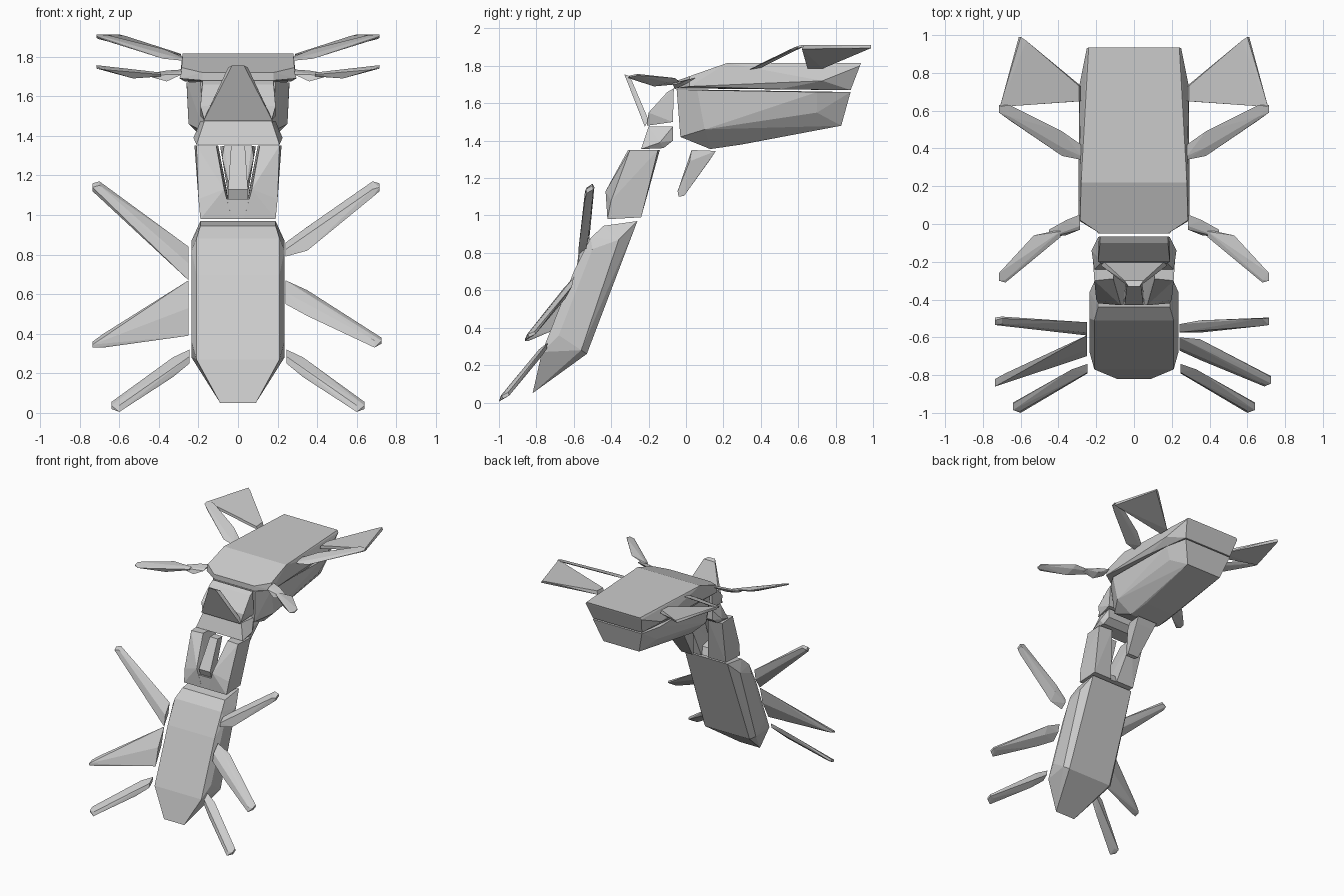
import bpy, bmesh


def hull(name, pts, mirror=False):
    """Faceted convex solid from a few points, optionally symmetric in x."""
    if mirror:
        pts = pts + [(-x, y, z) for x, y, z in pts if x]
    bm = bmesh.new()
    for p in pts:
        bm.verts.new(p)
    bmesh.ops.convex_hull(bm, input=bm.verts[:])
    loose = [v for v in bm.verts if not v.link_faces]
    bmesh.ops.delete(bm, geom=loose, context='VERTS')
    bmesh.ops.dissolve_limit(bm, angle_limit=0.03, verts=bm.verts[:], edges=bm.edges[:])
    bmesh.ops.recalc_face_normals(bm, faces=bm.faces[:])
    me = bpy.data.meshes.new(name)
    bm.to_mesh(me)
    bm.free()
    ob = bpy.data.objects.new(name, me)
    bpy.context.collection.objects.link(ob)
    return ob


def limb(name, *stations, side=1, t=0.02):
    """Tapered limb; station = x, low (y, z), high (y, z), with y thickness t."""
    pts = []
    for x, lo, hi in stations:
        mid = ((lo[0] + hi[0]) / 2, (lo[1] + hi[1]) / 2)
        pts += [(side * x, *lo), (side * x, *hi),
                (side * x, mid[0] - t, mid[1]), (side * x, mid[0] + t, mid[1])]
    return hull(name, pts)


# Upper shell of the raised body
hull("upper_shell", [
    (.18, -.05, 1.68), (.18, -.05, 1.72), (.295, .02, 1.69), (.285, .02, 1.745),
    (.28, .22, 1.815), (.24, .935, 1.815), (.29, .73, 1.72), (.25, .93, 1.80),
    (.27, .5, 1.675), (.22, .88, 1.67)], True)

# Lower shell
hull("lower_shell", [
    (.19, -.05, 1.675), (.26, .06, 1.67), (.26, .7, 1.66), (.22, .88, 1.66),
    (.17, -.03, 1.42), (.25, .1, 1.46), (.14, .13, 1.355), (.13, .3, 1.38),
    (.16, .83, 1.48), (.23, .7, 1.55)], True)

# Neck pieces and the pointed front plate
hull("upper_neck", [
    (.18, -.065, 1.68), (.18, -.10, 1.66), (.19, -.20, 1.55),
    (.17, -.21, 1.48), (.19, -.07, 1.50)], True)
hull("lower_neck", [
    (.17, -.20, 1.475), (.19, -.07, 1.475), (.19, -.07, 1.40),
    (.225, -.14, 1.39), (.21, -.24, 1.355), (.2, -.12, 1.36)], True)
hull("front_plate", [
    (.03, -.33, 1.755), (.05, -.30, 1.745), (.175, -.22, 1.475), (.16, -.20, 1.51)], True)

# Split chest: two columns joined by a low sill
for side, label in ((1, "right"), (-1, "left")):
    hull("chest_column_" + label, [(side * x, y, z) for x, y, z in [
        (.21, -.30, 1.35), (.11, -.29, 1.35), (.22, -.15, 1.35), (.10, -.14, 1.35),
        (.07, -.43, 1.13), (.20, -.40, 1.08), (.06, -.26, 1.08),
        (.19, -.42, .98), (.03, -.42, .98), (.19, -.24, .99), (.03, -.24, .99)]])
hull("chest_sill", [
    (.08, -.425, 1.08), (.08, -.42, .98), (.08, -.25, .99), (.08, -.27, 1.05)], True)
hull("chest_peg", [
    (.035, -.31, 1.35), (.035, -.25, 1.35), (.05, -.43, 1.13), (.05, -.41, 1.08),
    (.05, -.36, 1.10)], True)

# Small central foot under the body
hull("under_foot", [
    (.07, .03, 1.35), (.09, .16, 1.345), (.08, .02, 1.29), (.08, .13, 1.30),
    (.04, -.045, 1.13), (.04, -.04, 1.10), (.05, -.01, 1.105)], True)

# Abdomen
hull("abdomen", [
    (.19, -.26, .97), (.19, -.44, .945), (.21, -.51, .88), (.235, -.36, .87),
    (.235, -.50, .82), (.21, -.60, .70), (.235, -.68, .36), (.21, -.77, .27),
    (.235, -.56, .28), (.20, -.53, .26), (.09, -.82, .05)], True)

# Walking legs on the abdomen, slightly different left and right
limb("upper_leg_left", (.25, (-.59, .67), (-.52, .84)), (.70, (-.52, 1.13), (-.50, 1.17)),
     (.735, (-.52, 1.12), (-.51, 1.16)), side=-1)
limb("middle_leg_left", (.25, (-.70, .39), (-.59, .67)), (.68, (-.84, .33), (-.79, .40)),
     (.735, (-.86, .33), (-.82, .36)), side=-1)
limb("upper_leg_right", (.24, (-.575, .79), (-.53, .86)), (.35, (-.575, .82), (-.51, .94)),
     (.68, (-.54, 1.09), (-.50, 1.17)), (.715, (-.53, 1.12), (-.50, 1.16)))
limb("middle_leg_right", (.24, (-.67, .55), (-.60, .67)), (.35, (-.72, .49), (-.61, .62)),
     (.69, (-.86, .33), (-.80, .40)), (.725, (-.84, .35), (-.81, .38)))
for side, label in ((1, "right"), (-1, "left")):
    limb("lower_leg_" + label, (.245, (-.79, .25), (-.74, .32)),
         (.33, (-.84, .18), (-.77, .28)), (.60, (-1.0, .005), (-.94, .07)),
         (.64, (-.98, .02), (-.95, .055)), side=side)

# Front arms, struts and fan plates on the raised body
for side, label in ((1, "right"), (-1, "left")):
    limb("front_arm_base_" + label, (.285, (-.03, 1.71), (.05, 1.735)),
         (.36, (-.06, 1.675), (.02, 1.73)), (.45, (-.07, 1.70), (-.03, 1.715)), side=side)
    limb("front_arm_tip_" + label, (.39, (-.06, 1.70), (-.04, 1.72)),
         (.53, (-.17, 1.69), (-.06, 1.735)), (.68, (-.31, 1.735), (-.24, 1.75)),
         (.715, (-.30, 1.74), (-.26, 1.757)), side=side)
    limb("rear_strut_" + label, (.28, (.34, 1.78), (.42, 1.80)),
         (.38, (.36, 1.79), (.49, 1.84)), (.66, (.55, 1.88), (.63, 1.91)),
         (.715, (.60, 1.895), (.62, 1.912)), side=side)
    hull("fan_plate_" + label, [(side * x, y, z) for x, y, z in [
        (.28, .65, 1.785), (.28, .73, 1.785), (.29, .65, 1.81), (.29, .73, 1.815),
        (.71, .62, 1.89), (.71, .62, 1.912), (.61, .99, 1.895), (.60, .99, 1.912),
        (.57, .97, 1.905)]])
